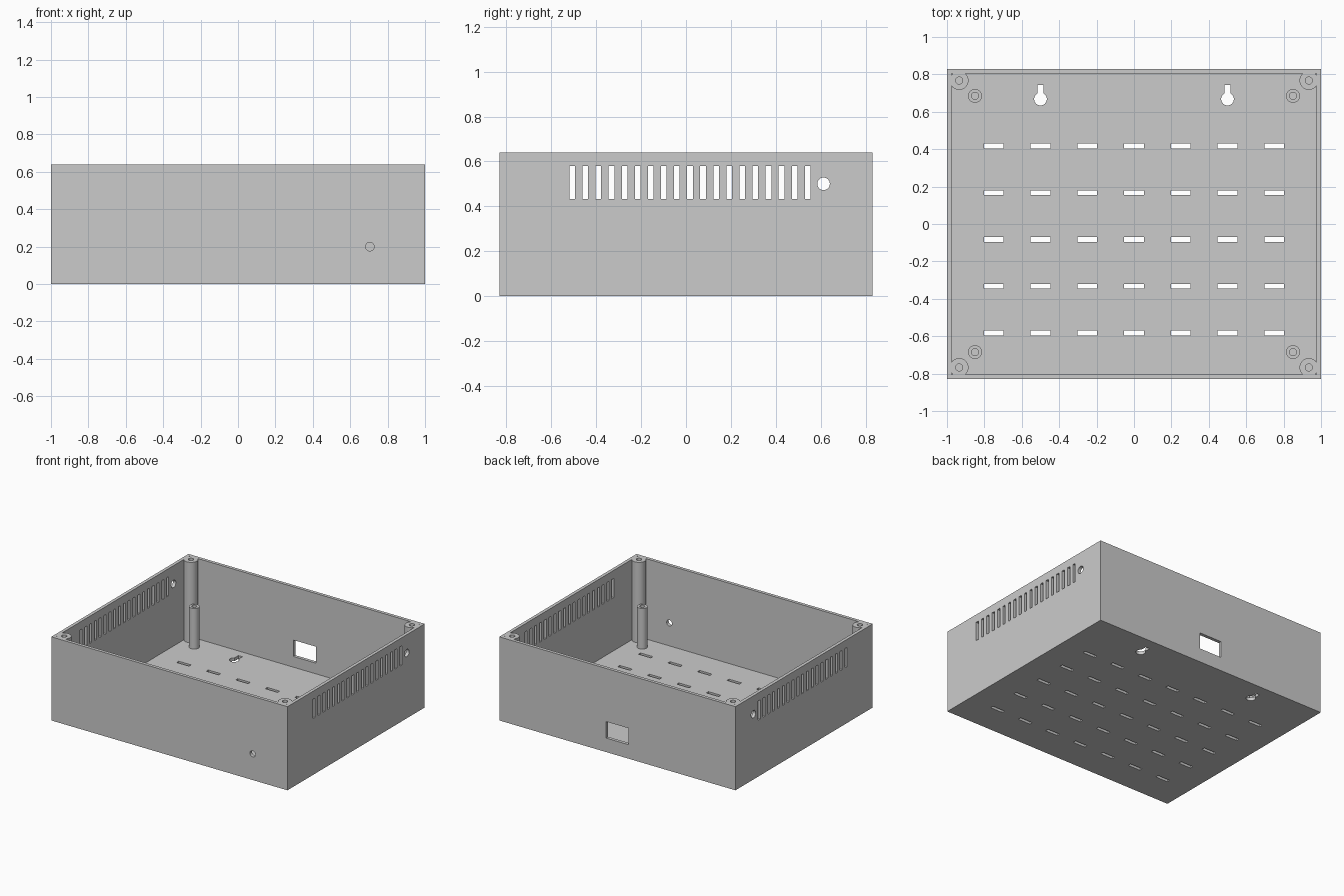
import bpy, bmesh, math

cube = bpy.data.objects.get("Cube")
if cube:
    bpy.data.objects.remove(cube, do_unlink=True)

HALF_X, HALF_Y, HEIGHT = 1.0, 0.83, 0.64
WALL = 0.025
SIGNS = [(sx, sy) for sx in (-1, 1) for sy in (-1, 1)]

grey = bpy.data.materials.new("light grey plastic")
grey.use_nodes = True
grey.diffuse_color = (0.6, 0.6, 0.6, 1)
grey.node_tree.nodes["Principled BSDF"].inputs["Base Color"].default_value = (0.6, 0.6, 0.6, 1)


def rect(u, v, w, h):
    return [(u - w / 2, v - h / 2), (u + w / 2, v - h / 2),
            (u + w / 2, v + h / 2), (u - w / 2, v + h / 2)]


def circle(u, v, r, n=32):
    return [(u + r * math.cos(i * math.tau / n), v + r * math.sin(i * math.tau / n))
            for i in range(n)]


def keyhole(u, v, r, half_slot, top):
    """Round opening with a narrow slot running upward."""
    a = math.acos(half_slot / r)
    sweep = math.pi + 2 * a
    n = 28
    arc = [(u + r * math.cos(math.pi - a + sweep * i / n),
            v + r * math.sin(math.pi - a + sweep * i / n)) for i in range(n + 1)]
    return arc + [(u + half_slot, top), (u - half_slot, top)]


def place(axis, u, v, d):
    return {"X": (d, u, v), "Y": (u, d, v), "Z": (u, v, d)}[axis]


def solid(name, prisms):
    """One object from prisms given as (outline, axis, low, high)."""
    bm = bmesh.new()
    for outline, axis, low, high in prisms:
        a = [bm.verts.new(place(axis, u, v, low)) for u, v in outline]
        b = [bm.verts.new(place(axis, u, v, high)) for u, v in outline]
        bm.faces.new(a)
        bm.faces.new(b[::-1])
        for i in range(len(a)):
            j = (i + 1) % len(a)
            bm.faces.new((a[j], a[i], b[i], b[j]))
    bmesh.ops.recalc_face_normals(bm, faces=bm.faces)
    mesh = bpy.data.meshes.new(name)
    bm.to_mesh(mesh)
    bm.free()
    mesh.materials.append(grey)
    obj = bpy.data.objects.new(name, mesh)
    bpy.context.collection.objects.link(obj)
    return obj


def activate(obj):
    bpy.ops.object.select_all(action="DESELECT")
    obj.select_set(True)
    bpy.context.view_layer.objects.active = obj


def cut(obj, cutter):
    """Subtract the cutter and discard it."""
    activate(obj)
    mod = obj.modifiers.new("cut", "BOOLEAN")
    mod.operation, mod.solver, mod.object = "DIFFERENCE", "EXACT", cutter
    bpy.ops.object.modifier_apply(modifier=mod.name)
    bpy.data.objects.remove(cutter, do_unlink=True)


def finish(obj):
    activate(obj)
    bpy.ops.object.shade_smooth_by_angle(angle=math.radians(30))


# Tray with solid corner posts: the posts are left out of the cavity
post_spots = [(sx * 0.935, sy * 0.767) for sx, sy in SIGNS]
cavity = solid("cavity", [(rect(0, 0, 2 * (HALF_X - WALL), 2 * (HALF_Y - WALL)), "Z", WALL, 0.8)])
cut(cavity, solid("post_space", [(circle(x, y, 0.05), "Z", -0.1, 1) for x, y in post_spots]))
enclosure = solid("enclosure", [(rect(0, 0, 2 * HALF_X, 2 * HALF_Y), "Z", 0, HEIGHT)])
cut(enclosure, cavity)

# Screw holes in the posts
openings = [(circle(x, y, 0.019), "Z", 0.3, 0.8) for x, y in post_spots]

# Vent slots and keyhole hangers in the floor
openings += [(rect(i * 0.25, 0.417 - j * 0.25, 0.105, 0.025), "Z", -0.1, 0.1)
             for i in range(-3, 4) for j in range(5)]
openings += [(keyhole(s * 0.5, 0.668, 0.034, 0.017, 0.743), "Z", -0.1, 0.1) for s in (-1, 1)]

# Louvre slots and a cable hole through both side walls
openings += [(rect(-0.507 + i * 0.0583, 0.505, 0.025, 0.147), "X", -1.1, 1.1) for i in range(19)]
openings.append((circle(0.613, 0.5, 0.028), "X", -1.1, 1.1))

# Round hole in the front wall, rectangular port in the back wall
openings.append((circle(0.705, 0.2, 0.023), "Y", -0.9, -0.75))
openings.append((rect(0, 0.17, 0.19, 0.126), "Y", 0.75, 0.9))
cut(enclosure, solid("openings", openings))
finish(enclosure)

# Board standoffs with screw holes
for sx, sy in SIGNS:
    x, y = sx * 0.85, 0.685 * sy
    name = "standoff_" + ("back" if sy > 0 else "front") + ("_left" if sx > 0 else "_right")
    standoff = solid(name, [(circle(x, y, 0.037), "Z", WALL - 0.005, 0.335)])
    cut(standoff, solid("screw_hole", [(circle(x, y, 0.019), "Z", 0.1, 0.5)]))
    finish(standoff)
